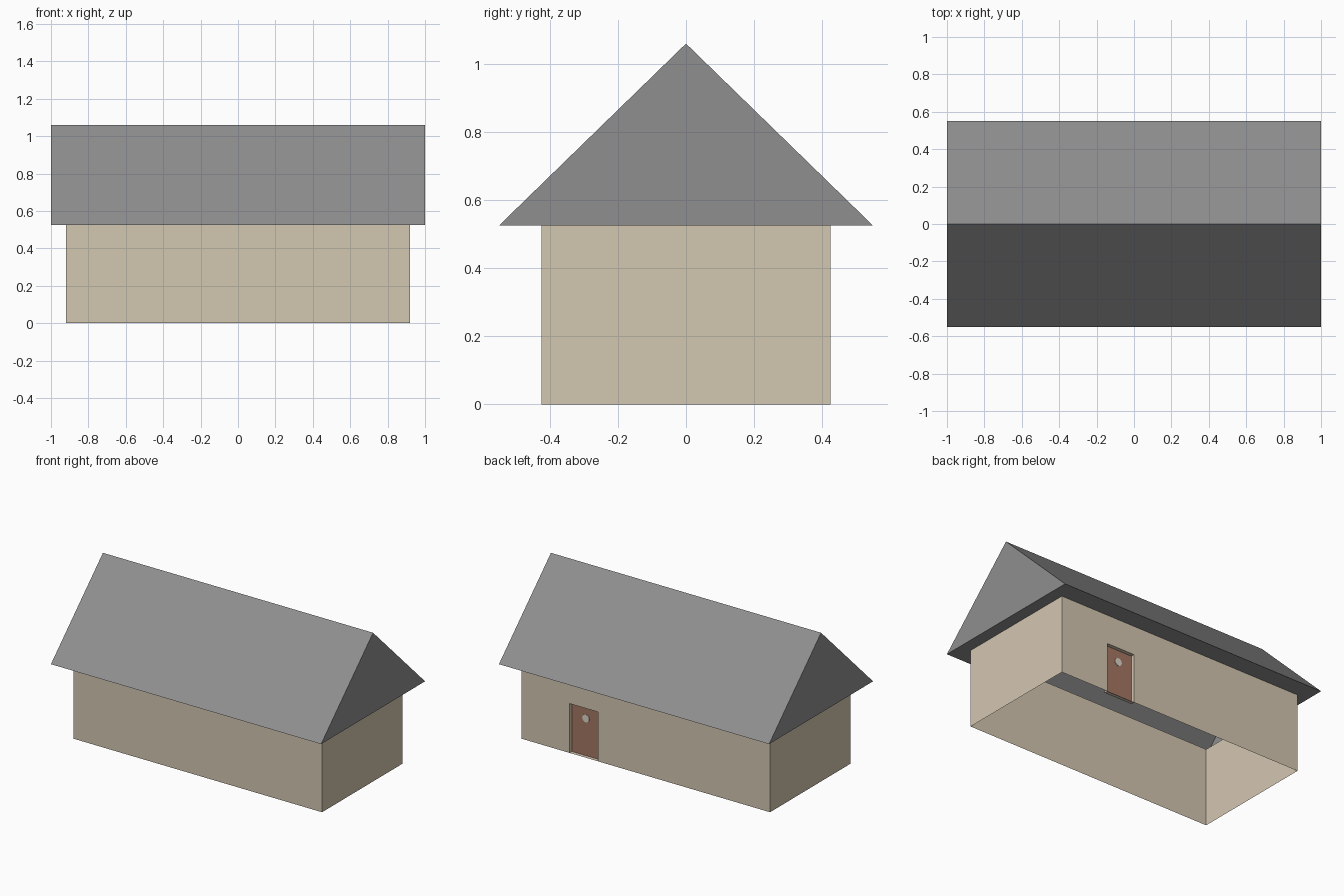
import bpy, bmesh, math

if "Cube" in bpy.data.objects:
    bpy.data.objects.remove(bpy.data.objects["Cube"])

def material(name, r, g, b):
    m = bpy.data.materials.new(name)
    lin = lambda c: ((c / 255 + 0.055) / 1.055) ** 2.4
    m.diffuse_color = (lin(r), lin(g), lin(b), 1)
    m.use_nodes = True
    m.node_tree.nodes["Principled BSDF"].inputs["Base Color"].default_value = m.diffuse_color
    return m

WALL = material("tan wall", 212, 199, 177)
ROOF = material("grey roof", 143, 143, 143)
DOOR = material("brown door", 164, 119, 100)
PANE = material("pale pane", 222, 214, 200)

def build(name, faces, mat):
    """Mesh from polygons given as point lists, wound outwards."""
    bm = bmesh.new()
    for pts in faces:
        bm.faces.new([bm.verts.new(p) for p in pts])
    bmesh.ops.remove_doubles(bm, verts=bm.verts, dist=1e-5)
    me = bpy.data.meshes.new(name)
    bm.to_mesh(me)
    bm.free()
    me.materials.append(mat)
    ob = bpy.data.objects.new(name, me)
    bpy.context.collection.objects.link(ob)
    return ob

def rect(x, y, z=0.0):
    return [(-x, -y, z), (x, -y, z), (x, y, z), (-x, y, z)]

WX, WY, H = 0.92, 0.425, 0.525          # walls
RX, RY, PEAK = 1.0, 0.55, 1.06          # roof
D0, D1, DH, REC = 0.355, 0.565, 0.33, 0.025   # door opening and recess

# walls: front and two ends, plus back wall cut around the door
lo, hi = rect(WX, WY), rect(WX, WY, H)
walls = [[lo[i], lo[(i + 1) % 4], hi[(i + 1) % 4], hi[i]] for i in (0, 1, 3)]
outline = [(WX, 0), (D1, 0), (D1, DH), (D0, DH), (D0, 0), (-WX, 0), (-WX, H), (WX, H)]
walls.append([(x, WY, z) for x, z in outline])
# recess sides, head and threshold
opening = [(D1, 0), (D0, 0), (D0, DH), (D1, DH)]
for i in range(4):
    (xa, za), (xb, zb) = opening[i], opening[(i + 1) % 4]
    walls.append([(xa, WY, za), (xb, WY, zb), (xb, WY - REC, zb), (xa, WY - REC, za)])
build("walls", walls, WALL)

# recessed door with a small round window
build("door", [[(x, WY - REC, z) for x, z in opening]], DOOR)
bpy.ops.mesh.primitive_cylinder_add(vertices=16, radius=0.026, depth=0.004,
                                    location=(0.46, WY - REC + 0.002, 0.25),
                                    rotation=(math.pi / 2, 0, 0))
pane = bpy.context.object
pane.name = "door_window"
pane.data.materials.append(PANE)

# roof: slopes, gables, and an eave underside open over the room
e = rect(RX, RY, H)
left, right = (-RX, 0, PEAK), (RX, 0, PEAK)
roof = [[e[0], e[1], right, left], [e[2], e[3], left, right],
        [e[1], e[2], right], [e[3], e[0], left]]
for i in range(4):
    j = (i + 1) % 4
    roof.append([e[j], e[i], hi[i], hi[j]])
build("roof", roof, ROOF)
